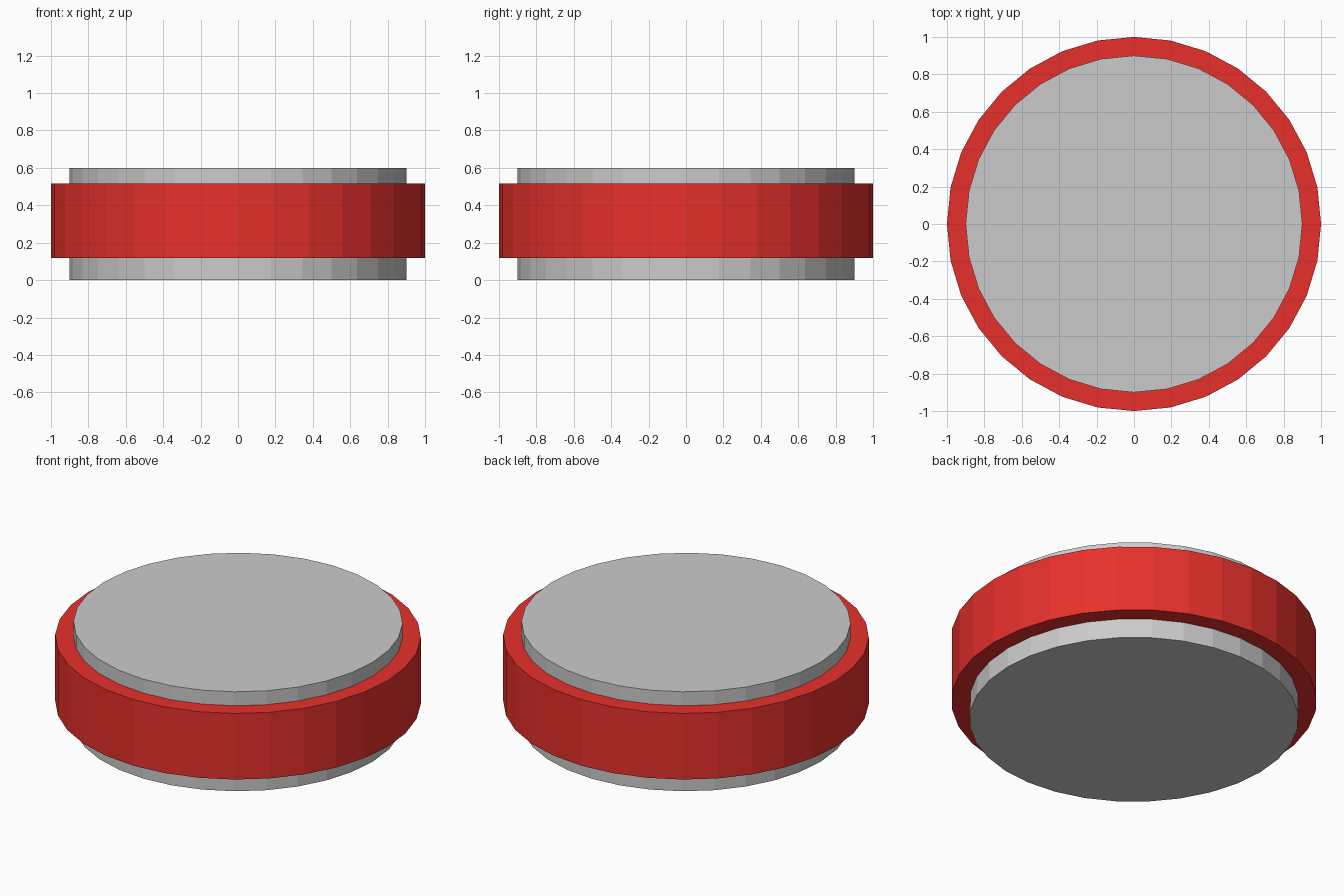
import bpy

if "Cube" in bpy.data.objects:
    bpy.data.objects.remove(bpy.data.objects["Cube"])

SIDES = 32


def disc(name, radius, z_bottom, z_top):
    bpy.ops.mesh.primitive_cylinder_add(
        vertices=SIDES, radius=radius, depth=z_top - z_bottom,
        location=(0, 0, (z_bottom + z_top) / 2))
    obj = bpy.context.object
    obj.name = name
    return obj


# Grey inner core, showing above and below the band
disc("core", 0.9, 0.0, 0.6)

# Wider red band around the core
band = disc("outer_band", 1.0, 0.117, 0.516)
red = bpy.data.materials.new("red")
red.diffuse_color = (0.8, 0.03, 0.025, 1)
red.use_nodes = True
red.node_tree.nodes["Principled BSDF"].inputs["Base Color"].default_value = red.diffuse_color
band.data.materials.append(red)
